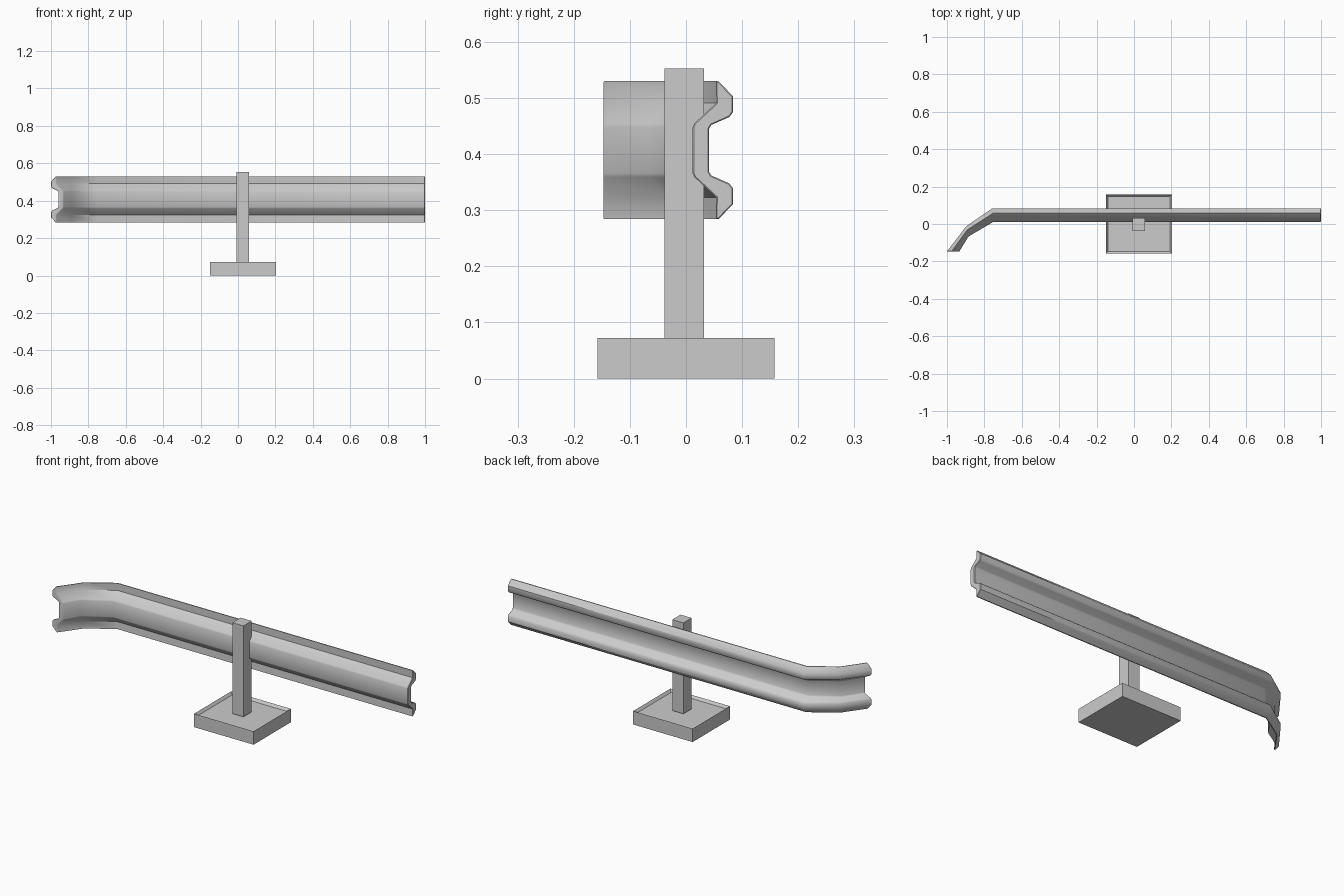
import bpy, bmesh, math
from mathutils import Vector

if "Cube" in bpy.data.objects:
    bpy.data.objects.remove(bpy.data.objects["Cube"])


def finish(bm, name):
    bmesh.ops.recalc_face_normals(bm, faces=bm.faces)
    mesh = bpy.data.meshes.new(name)
    bm.to_mesh(mesh)
    bm.free()
    obj = bpy.data.objects.new(name, mesh)
    bpy.context.collection.objects.link(obj)
    return obj


def box(name, lo, hi, chamfer=None):
    bm = bmesh.new()
    bmesh.ops.create_cube(bm, size=1)
    for v in bm.verts:
        v.co = [a if c < 0 else b for c, a, b in zip(v.co, lo, hi)]
    if chamfer:
        # inset top face, then drop its rim to make a chamfer
        inset, drop = chamfer
        top = max(bm.faces, key=lambda f: f.calc_center_median().z)
        rim = list(top.verts)
        bmesh.ops.inset_region(bm, faces=[top], thickness=inset)
        for v in rim:
            v.co.z -= drop
    return finish(bm, name)


# Foot and post
box("base_plate", (-0.15, -0.158, 0), (0.203, 0.158, 0.072), (0.015, 0.014))
box("post", (-0.007, -0.038, 0.065), (0.059, 0.032, 0.553))

# Rail cross-section: (y, height above middle), upper half, mirrored below
MID = 0.407
back = [(0.058, 0.123), (0.084, 0.096), (0.084, 0.068), (0.077, 0.059),
        (0.045, 0.045), (0.041, 0.038)]
front = [(0.012, 0.041), (0.015, 0.048), (0.054, 0.084), (0.053, 0.123)]
section = (back + [(y, -h) for y, h in reversed(back)]
           + [(y, -h) for y, h in reversed(front)] + front)

# Path stations: rear-most point and front-most point of the section in plan
stations = [((1.0, 0.084), (1.0, 0.012)),
            ((-0.757, 0.084), (-0.751, 0.012)),
            ((-0.896, -0.011), (-0.885, -0.067)),
            ((-1.0, -0.147), (-0.934, -0.147))]

bm = bmesh.new()
rings = []
for rear, fore in stations:
    ring = []
    for y, h in section:
        p = Vector(rear).lerp(Vector(fore), (0.084 - y) / 0.072)
        ring.append(bm.verts.new((p.x, p.y, MID + h)))
    rings.append(ring)
n = len(section)
for a, b in zip(rings, rings[1:]):
    for i in range(n):
        j = (i + 1) % n
        bm.faces.new((a[i], a[j], b[j], b[i]))
caps = [bm.faces.new(rings[0]), bm.faces.new(rings[-1])]
bmesh.ops.recalc_face_normals(bm, faces=bm.faces)

# Small chamfer round both cut ends
edges = [e for f in caps for e in f.edges]
bmesh.ops.bevel(bm, geom=edges, offset=0.002, segments=1,
                affect='EDGES', clamp_overlap=True)
rail = finish(bm, "guard_rail")

bpy.ops.object.select_all(action='DESELECT')
rail.select_set(True)
bpy.context.view_layer.objects.active = rail
bpy.ops.object.shade_smooth_by_angle(angle=math.radians(40))
